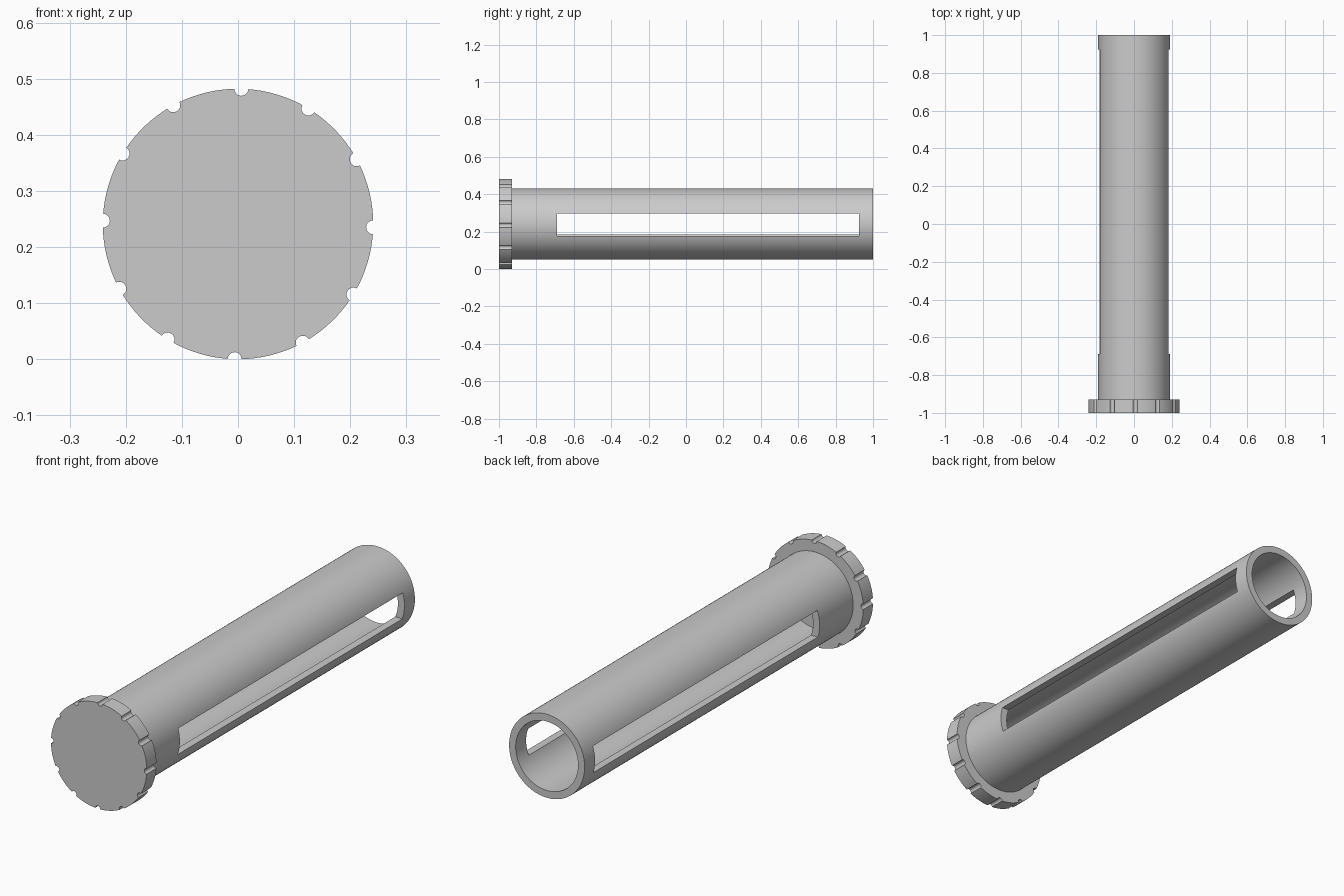
import bpy
import bmesh
from math import radians, pi, sin, cos, acos
from mathutils import Matrix

if "Cube" in bpy.data.objects:
    bpy.data.objects.remove(bpy.data.objects["Cube"], do_unlink=True)

CAP_R, TUBE_R, BORE_R = 0.241, 0.19, 0.157
NOTCHES, NOTCH_R = 12, 0.0125
FRONT, CAP_BACK, BACK = -1.0, -0.93, 1.0
TILT = radians(1.4)
# Frame of the long axis, with the slight roll shared by notches and slots
AXIS = Matrix.Translation((0, 0, CAP_R)) @ Matrix.Rotation(TILT, 4, 'Y')

grey = bpy.data.materials.new("plain grey")
grey.use_nodes = True
grey.diffuse_color = (0.6, 0.6, 0.6, 1)
grey.node_tree.nodes["Principled BSDF"].inputs["Base Color"].default_value = (0.6, 0.6, 0.6, 1)


def finish(bm, name):
    bmesh.ops.recalc_face_normals(bm, faces=bm.faces)
    bm.transform(AXIS)
    mesh = bpy.data.meshes.new(name)
    bm.to_mesh(mesh)
    bm.free()
    mesh.materials.append(grey)
    obj = bpy.data.objects.new(name, mesh)
    bpy.context.collection.objects.link(obj)
    return obj


def smooth(obj):
    bpy.ops.object.select_all(action='DESELECT')
    obj.select_set(True)
    bpy.context.view_layer.objects.active = obj
    bpy.ops.object.shade_smooth_by_angle(angle=radians(30))


def notched_outline():
    """Circle with round notches centred on its rim."""
    points = []
    half = 2 * NOTCH_R / (2 * CAP_R)          # angle from notch centre to its lip
    sweep = acos(NOTCH_R / (2 * CAP_R))       # half sweep of the notch arc
    step = 2 * pi / NOTCHES
    for i in range(NOTCHES):
        a = i * step
        cx, cz = CAP_R * cos(a), CAP_R * sin(a)
        for k in range(11):
            b = a + pi + sweep * (1 - k / 5)
            points.append((cx + NOTCH_R * cos(b), cz + NOTCH_R * sin(b)))
        for k in range(1, 8):
            b = a + half + (step - 2 * half) * k / 8
            points.append((CAP_R * cos(b), CAP_R * sin(b)))
    return points


# Notched end cap
bm = bmesh.new()
face = bm.faces.new([bm.verts.new((x, FRONT, z)) for x, z in notched_outline()])
extruded = bmesh.ops.extrude_face_region(bm, geom=[face], use_keep_orig=True)["geom"]
bmesh.ops.translate(bm, vec=(0, CAP_BACK - FRONT, 0),
                    verts=[g for g in extruded if isinstance(g, bmesh.types.BMVert)])
smooth(finish(bm, "notched_cap"))

# Hollow tube, spun from its wall section
bm = bmesh.new()
section = [(BORE_R, CAP_BACK), (TUBE_R, CAP_BACK), (TUBE_R, BACK), (BORE_R, BACK)]
verts = [bm.verts.new((r, y, 0)) for r, y in section]
edges = [bm.edges.new((verts[i], verts[(i + 1) % 4])) for i in range(4)]
bmesh.ops.spin(bm, geom=verts + edges, axis=(0, 1, 0), cent=(0, 0, 0),
               angle=2 * pi, steps=96, use_duplicate=False)
bmesh.ops.remove_doubles(bm, verts=bm.verts, dist=0.0001)
tube = finish(bm, "slotted_tube")

# Long slot through both side walls
bm = bmesh.new()
bmesh.ops.create_cube(bm, size=1, matrix=Matrix.Translation((0, 0.118, 0))
                      @ Matrix.Diagonal((0.6, 1.614, 0.12, 1)))
cutter = finish(bm, "slot_cutter")
cutter.hide_render = True
cut = tube.modifiers.new("slots", 'BOOLEAN')
cut.operation, cut.solver, cut.object = 'DIFFERENCE', 'EXACT', cutter
bpy.context.view_layer.objects.active = tube
bpy.ops.object.modifier_apply(modifier=cut.name)
bpy.data.objects.remove(cutter, do_unlink=True)
smooth(tube)
